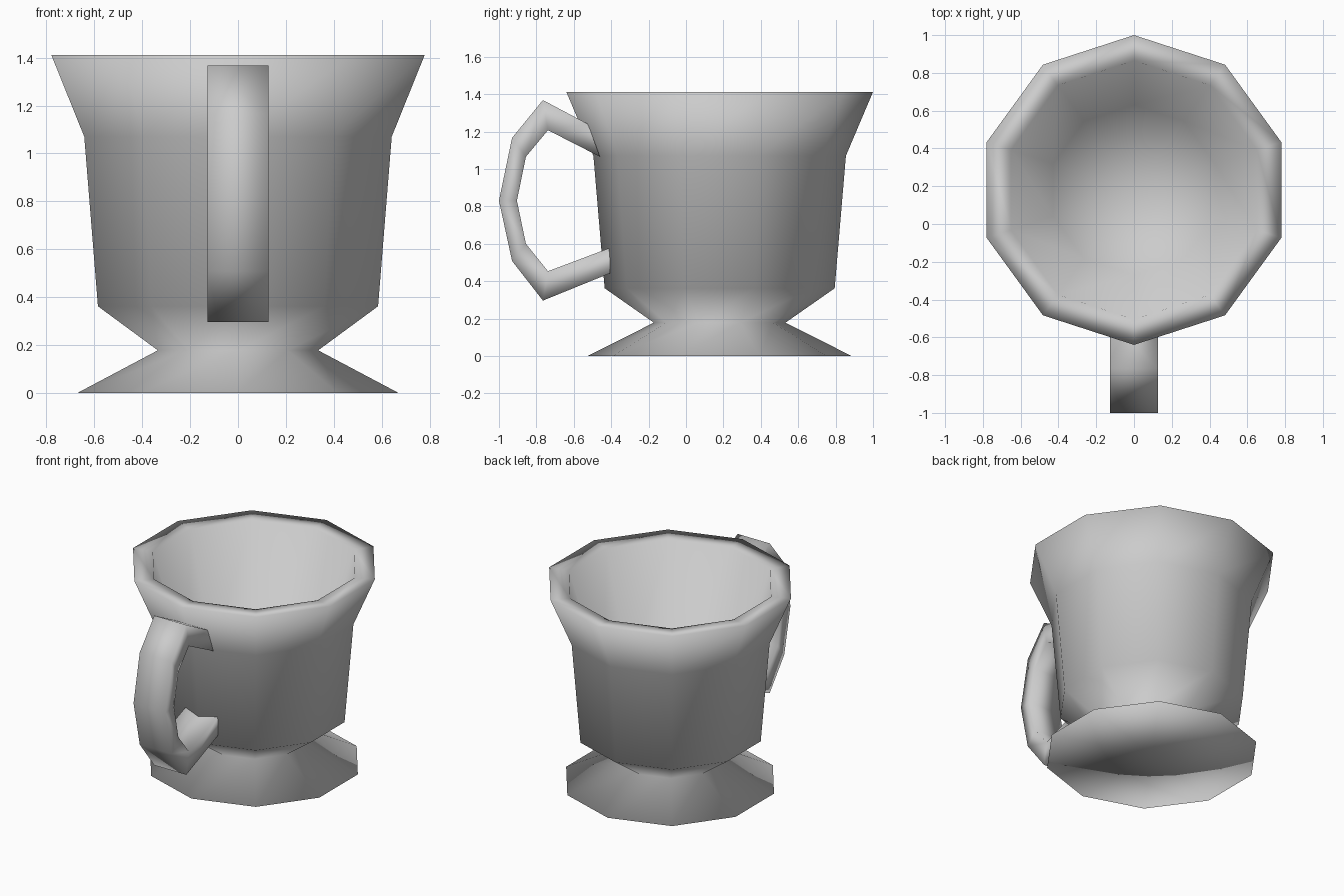
import bpy, bmesh, math

if "Cube" in bpy.data.objects:
    bpy.data.objects.remove(bpy.data.objects["Cube"])

SIDES = 10
CUP_Y = 0.18


def finish(name, bm):
    bmesh.ops.recalc_face_normals(bm, faces=bm.faces)
    for f in bm.faces:
        f.smooth = True
    mesh = bpy.data.meshes.new(name)
    bm.to_mesh(mesh)
    bm.free()
    obj = bpy.data.objects.new(name, mesh)
    bpy.context.collection.objects.link(obj)
    return obj


def lathe(name, profile, y):
    """Turn (radius, z) points around a vertical axis; radius 0 makes a fan."""
    bm = bmesh.new()
    rings = []
    for r, z in profile:
        if r == 0:
            rings.append([bm.verts.new((0, y, z))] * SIDES)
            continue
        angles = [math.pi / 2 + math.tau * i / SIDES for i in range(SIDES)]
        rings.append([bm.verts.new((r * math.cos(a), y + r * math.sin(a), z)) for a in angles])
    for lo, hi in zip(rings, rings[1:]):
        for i in range(SIDES):
            j = (i + 1) % SIDES
            bm.faces.new(dict.fromkeys((lo[i], lo[j], hi[j], hi[i])))
    return finish(name, bm)


def strap(name, outer, inner, half_width):
    """Open-ended box-section band following outer and inner (y, z) outlines."""
    bm = bmesh.new()
    w = half_width
    loops = [[bm.verts.new((x, y, z)) for x, (y, z) in
              ((-w, o), (w, o), (w, i), (-w, i))] for o, i in zip(outer, inner)]
    for a, b in zip(loops, loops[1:]):
        for k in range(4):
            n = (k + 1) % 4
            bm.faces.new((a[k], a[n], b[n], b[k]))
    return finish(name, bm)


# Footed cup: flared foot, waist, outer wall, rim, tapering inner wall, floor
lathe("cup_body", [
    (0, 0), (0.705, 0), (0.352, 0.178), (0.615, 0.362), (0.675, 1.07), (0.82, 1.412),
    (0.685, 1.405), (0.45, 0.62), (0, 0.62),
], CUP_Y)

# Angular handle at the front, its ends tucked into the wall
strap("handle",
      [(-0.524, 1.24), (-0.765, 1.368), (-0.93, 1.166), (-1.0, 0.83),
       (-0.93, 0.508), (-0.765, 0.296), (-0.406, 0.442)],
      [(-0.46, 1.065), (-0.738, 1.207), (-0.856, 1.065), (-0.904, 0.83),
       (-0.856, 0.60), (-0.738, 0.453), (-0.406, 0.578)],
      0.127)
